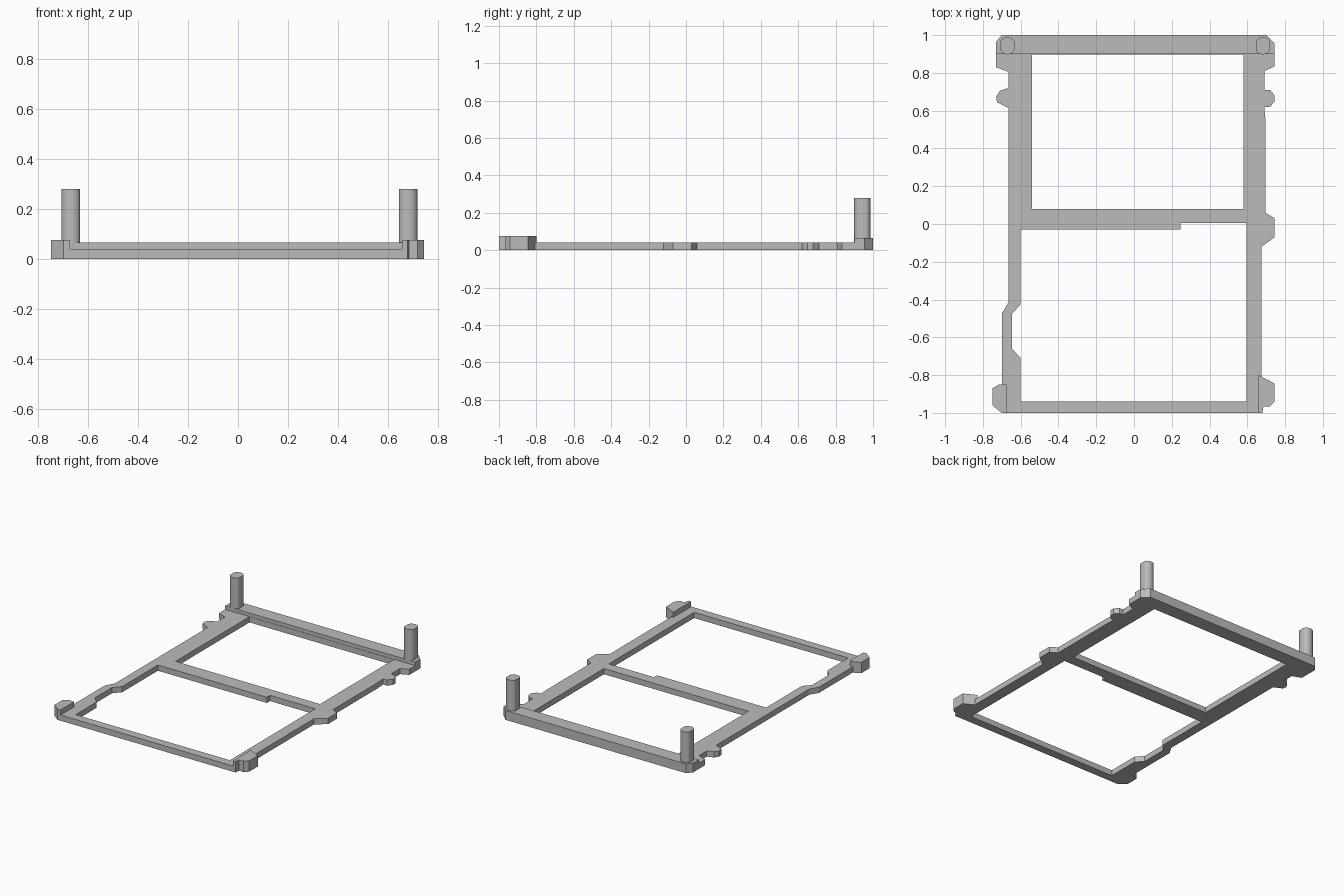
import bpy
import math

cube = bpy.data.objects.get("Cube")
if cube:
    bpy.data.objects.remove(cube)

GREY = (0.5, 0.5, 0.5, 1)
grey = bpy.data.materials.new("plain grey")
grey.use_nodes = True
grey.diffuse_color = GREY
grey.node_tree.nodes["Principled BSDF"].inputs["Base Color"].default_value = GREY


def prism(name, loops, bottom, top, smooth=False):
    """Extrude an outline, with any further loops as holes, between two heights."""
    curve = bpy.data.curves.new(name + "_profile", "CURVE")
    curve.dimensions = "2D"
    curve.fill_mode = "BOTH"
    curve.extrude = (top - bottom) / 2
    for loop in loops:
        spline = curve.splines.new("POLY")
        spline.points.add(len(loop) - 1)
        for point, (x, y) in zip(spline.points, loop):
            point.co = (x, y, 0, 1)
        spline.use_cyclic_u = True
    obj = bpy.data.objects.new(name, curve)
    bpy.context.collection.objects.link(obj)
    obj.location.z = (top + bottom) / 2
    bpy.ops.object.select_all(action="DESELECT")
    obj.select_set(True)
    bpy.context.view_layer.objects.active = obj
    bpy.ops.object.convert(target="MESH")
    obj = bpy.context.object
    obj.data.materials.clear()
    obj.data.materials.append(grey)
    # weld the caps to the walls
    bpy.ops.object.mode_set(mode="EDIT")
    bpy.ops.mesh.select_all(action="SELECT")
    bpy.ops.mesh.remove_doubles(threshold=0.0005)
    bpy.ops.mesh.normals_make_consistent(inside=False)
    bpy.ops.object.mode_set(mode="OBJECT")
    if smooth:
        bpy.ops.object.shade_smooth_by_angle(angle=math.radians(35))
    else:
        bpy.ops.object.shade_flat()
    return obj


# Edges of the flat frame, from back to front
right_edge = [(.745, .9), (.745, .835), (.69, .81), (.69, .71), (.72, .71),
              (.745, .68), (.745, .65), (.72, .62), (.69, .62), (.695, .56),
              (.695, .06), (.745, .03), (.745, -.07), (.675, -.12),
              (.675, -.99), (.66, -1)]
left_edge = [(-.73, .9), (-.73, .83), (-.665, .805), (-.665, .72), (-.71, .705),
             (-.73, .675), (-.725, .645), (-.665, .615), (-.665, -.415),
             (-.7, -.475), (-.7, -.99), (-.69, -1)]

# Openings either side of the cross bar
back_opening = [(-.54, .08), (.58, .08), (.58, .898), (-.54, .898)]
front_opening = [(-.6, -.03), (.245, -.03), (.245, .005), (.595, .005),
                 (.595, -.94), (-.6, -.94), (-.6, -.71), (-.645, -.66),
                 (-.645, -.475), (-.6, -.425)]
prism("flat_frame", [right_edge + left_edge[::-1], back_opening, front_opening], 0, .04)

# Raised bar along the back
prism("back_bar", [[(-.73, .9), (.745, .9), (.745, .955), (.7, 1), (-.7, 1),
                    (-.73, .965)]], 0, .065)

# Raised lugs on the front corners
prism("front_left_lug", [[(.66, -.8), (.745, -.845), (.745, -.94), (.72, -.965),
                          (.685, -.965), (.68, -1), (.66, -1)]], 0, .076)
prism("front_right_lug", [[(-.675, -.85), (-.715, -.85), (-.75, -.87), (-.75, -.96),
                           (-.7, -1), (-.675, -1)]], 0, .076)

# Upright posts: straight sides with rounded ends
for side, x in (("right", -.67), ("left", .682)):
    outline = []
    for i in range(24):
        a = math.tau * (i + .5) / 24
        shift = math.copysign(.016, math.sin(a))
        outline.append((x + .0375 * math.cos(a), .943 + shift + .029 * math.sin(a)))
    prism(side + "_post", [outline], .03, .28, smooth=True)
